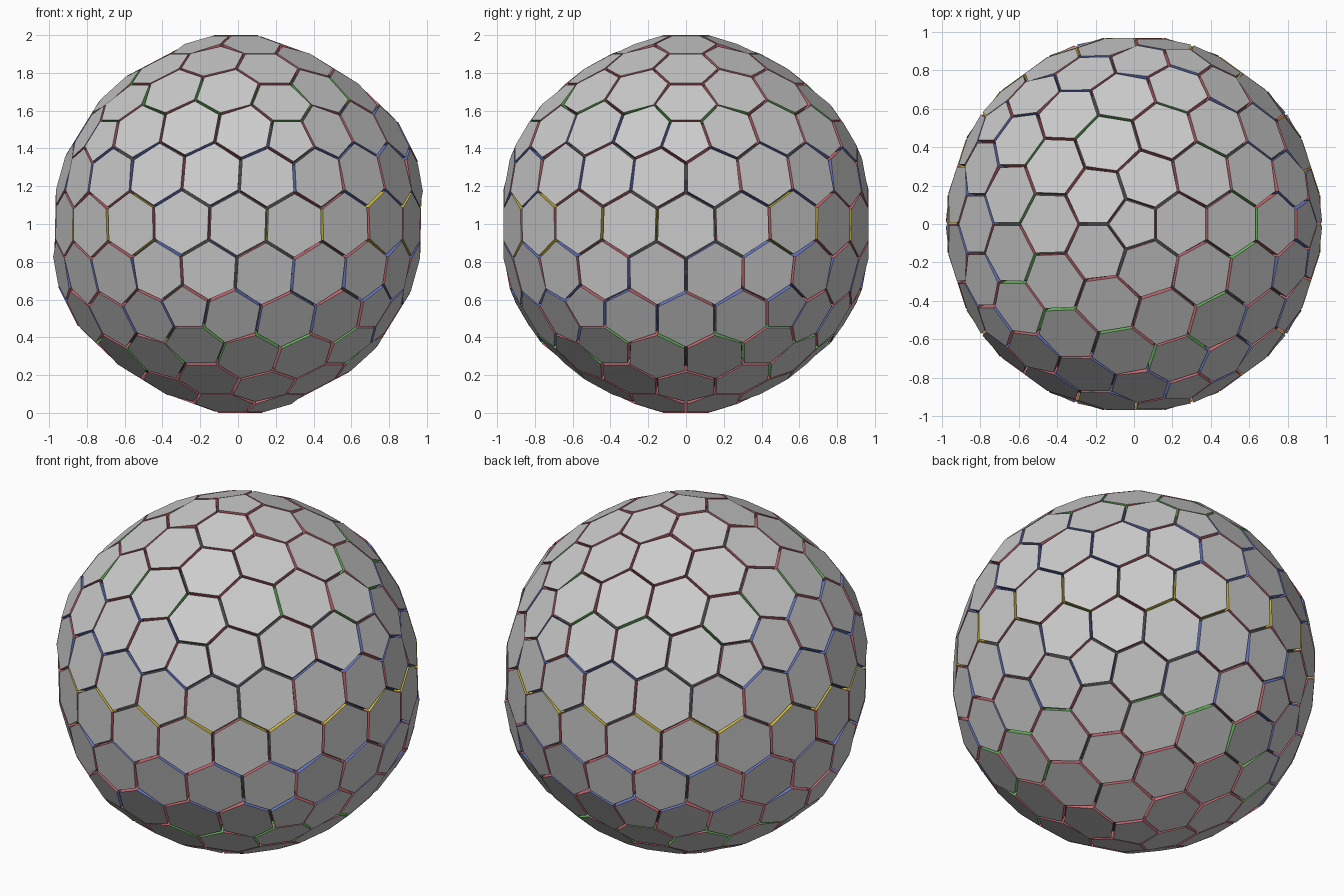
import bpy, bmesh, math
from mathutils import Vector

if "Cube" in bpy.data.objects:
    bpy.data.objects.remove(bpy.data.objects["Cube"])

FREQ = 4          # geodesic frequency: 12 pentagons + 150 hexagons
GAP = 0.007       # half width of the groove between panels
DEPTH = 0.05      # panel thickness


def material(name, rgb):
    m = bpy.data.materials.new(name)
    m.diffuse_color = (*rgb, 1)
    m.use_nodes = True
    m.node_tree.nodes["Principled BSDF"].inputs["Base Color"].default_value = m.diffuse_color
    return m


def finish(bm, name, mats):
    bm.normal_update()
    me = bpy.data.meshes.new(name)
    bm.to_mesh(me)
    bm.free()
    for m in mats:
        me.materials.append(m)
    ob = bpy.data.objects.new(name, me)
    ob.location.z = 1
    bpy.context.collection.objects.link(ob)
    return ob


# Geodesic triangle grid: every icosahedron face split evenly, pushed to the sphere
ico = bmesh.new()
bmesh.ops.create_icosphere(ico, subdivisions=1, radius=1)
poles = [v.co.normalized() for v in ico.verts]
geo = bmesh.new()
for f in ico.faces:
    a, b, c = [v.co.copy() for v in f.verts]

    def point(i, j):
        return (a + (b - a) * i / FREQ + (c - a) * j / FREQ).normalized()

    for i in range(FREQ):
        for j in range(FREQ - i):
            tris = [((i, j), (i + 1, j), (i, j + 1))]
            if i + j < FREQ - 1:
                tris.append(((i + 1, j), (i + 1, j + 1), (i, j + 1)))
            for t in tris:
                geo.faces.new([geo.verts.new(point(*p)) for p in t])
ico.free()
bmesh.ops.remove_doubles(geo, verts=geo.verts[:], dist=0.001)


def corner(face):
    # Panel corner: triangle centre, slightly raised around the pentagons
    d = face.calc_center_median().normalized()
    ang = math.degrees(min(d.angle(p) for p in poles))
    return d * (0.983 + 0.0265 * min(1, max(0, 1 - (ang - 7.8) / 12)))


# Panels: one flat plate for each grid point, with coloured side walls
panels = bmesh.new()
for v in geo.verts:
    n = v.co.normalized()
    pts = [corner(f) for f in v.link_faces]
    u = n.orthogonal().normalized()
    w = n.cross(u)
    pts.sort(key=lambda p: math.atan2(p.dot(w), p.dot(u)))
    k = len(pts)
    mid = sum(pts, Vector()) / k
    nrm = Vector()
    for i in range(k):
        nrm += (pts[i] - mid).cross(pts[(i + 1) % k] - mid)
    nrm.normalize()
    level = 1.0 if k == 5 else mid.dot(nrm)
    outer, inner = [], []
    for p in pts:
        q = p * (level / p.dot(nrm))
        centre = nrm * level
        q -= (q - mid).normalized() * GAP * 1.155
        outer.append(panels.verts.new(q))
        inner.append(panels.verts.new(q * (1 - DEPTH)))
    lat = abs(n.z)
    tint = 3 if lat < 0.12 else 2 if lat < 0.55 else 4 if lat < 0.8 else 1
    panels.faces.new(outer)
    panels.faces.new(inner[::-1])
    for i in range(k):
        j = (i + 1) % k
        side = panels.faces.new((outer[i], inner[i], inner[j], outer[j]))
        side.material_index = tint if i % 2 else 1
geo.free()

finish(panels, "globe_panels", [
    material("panel_grey", (0.8, 0.8, 0.8)),
    material("side_red", (0.6, 0.15, 0.18)),
    material("side_blue", (0.15, 0.2, 0.6)),
    material("side_yellow", (0.7, 0.55, 0.05)),
    material("side_green", (0.15, 0.5, 0.12)),
])

# Dark inner ball closing the grooves
core = bmesh.new()
bmesh.ops.create_icosphere(core, subdivisions=4, radius=0.94)
finish(core, "inner_core", [material("core_dark", (0.06, 0.06, 0.06))])
